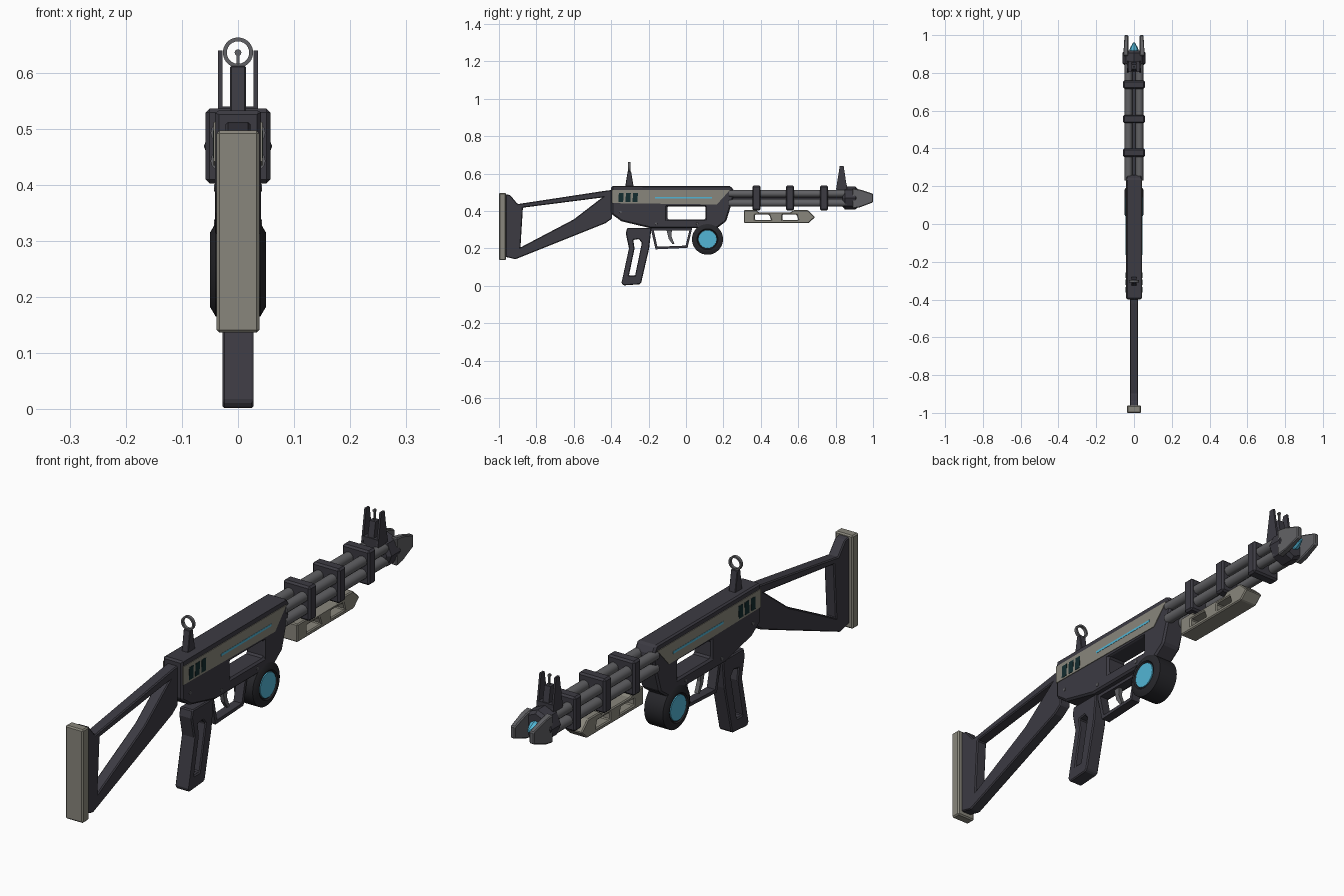
import bpy, bmesh, math
from mathutils import Matrix, Vector

if "Cube" in bpy.data.objects:
    bpy.data.objects.remove(bpy.data.objects["Cube"])


def material(name, r, g, b):
    m = bpy.data.materials.new(name)
    m.diffuse_color = (r, g, b, 1)
    m.use_nodes = True
    m.node_tree.nodes["Principled BSDF"].inputs["Base Color"].default_value = m.diffuse_color
    return m


DARK = material("charcoal", 0.045, 0.043, 0.055)
BLACK = material("near black", 0.02, 0.02, 0.024)
BEIGE = material("warm grey", 0.25, 0.24, 0.20)
METAL = material("steel grey", 0.12, 0.12, 0.128)
CYAN = material("glow cyan", 0.085, 0.46, 0.66)
SLOT = material("deep teal", 0.006, 0.025, 0.028)


def finish(name, bm, mat, bevel=0.0, smooth=False):
    bmesh.ops.recalc_face_normals(bm, faces=bm.faces)
    me = bpy.data.meshes.new(name)
    bm.to_mesh(me)
    bm.free()
    ob = bpy.data.objects.new(name, me)
    bpy.context.collection.objects.link(ob)
    me.materials.append(mat)
    if bevel:
        mod = ob.modifiers.new("edge", 'BEVEL')
        mod.width = bevel
        mod.segments = 1
        mod.limit_method = 'ANGLE'
        mod.angle_limit = math.radians(35)
    if smooth:
        bpy.context.view_layer.objects.active = ob
        ob.select_set(True)
        bpy.ops.object.shade_smooth_by_angle(angle=math.radians(35))
        ob.select_set(False)
    return ob


def prism(name, outline, x0, x1, mat, holes=(), bevel=0.0):
    """Side profile (y, z) with through holes, extruded from x0 to x1."""
    bm = bmesh.new()
    for loop in (outline, *holes):
        vs = [bm.verts.new((x0, y, z)) for y, z in loop]
        for i, v in enumerate(vs):
            bm.edges.new((v, vs[(i + 1) % len(vs)]))
    bmesh.ops.triangle_fill(bm, use_beauty=True, edges=bm.edges[:])
    geo = bmesh.ops.extrude_face_region(bm, geom=bm.faces[:])["geom"]
    moved = [g for g in geo if isinstance(g, bmesh.types.BMVert)]
    bmesh.ops.translate(bm, verts=moved, vec=(x1 - x0, 0, 0))
    bmesh.ops.dissolve_limit(bm, angle_limit=0.01, verts=bm.verts[:], edges=bm.edges[:])
    return finish(name, bm, mat, bevel)


def rect(y0, y1, z0, z1):
    return [(y0, z0), (y1, z0), (y1, z1), (y0, z1)]


def lathe(name, profile, center, axis, mat, sides, smooth=False, phase=0.0):
    """Closed solid of rings (distance along axis, radius)."""
    bm = bmesh.new()
    rings = []
    for d, r in profile:
        ring = []
        for i in range(sides):
            a = phase + math.tau * i / sides
            u, v = r * math.cos(a), r * math.sin(a)
            p = (d, u, v) if axis == 'X' else (u, d, v)
            ring.append(bm.verts.new(Vector(p) + Vector(center)))
        rings.append(ring)
    for a, b in zip(rings, rings[1:]):
        for i in range(sides):
            j = (i + 1) % sides
            bm.faces.new((a[i], a[j], b[j], b[i]))
    bm.faces.new(rings[0])
    bm.faces.new(rings[-1])
    return finish(name, bm, mat, 0, smooth)


# Stock with triangular cut-out and butt plate
prism("butt_plate", rect(-1.0, -0.962, 0.137, 0.497), -0.038, 0.038, BEIGE, bevel=0.005)
prism("stock", [(-0.965, 0.155), (-0.912, 0.142), (-0.43, 0.335), (-0.395, 0.36),
                (-0.395, 0.512), (-0.42, 0.51), (-0.90, 0.437), (-0.94, 0.485), (-0.965, 0.49)],
      -0.022, 0.022, DARK, holes=[[(-0.872, 0.418), (-0.885, 0.205), (-0.60, 0.355), (-0.448, 0.472)]],
      bevel=0.004)

# Receiver with open window
prism("receiver", [(-0.40, 0.385), (-0.345, 0.345), (-0.19, 0.308), (0.165, 0.308),
                   (0.215, 0.345), (0.262, 0.50), (0.24, 0.533), (-0.40, 0.533)],
      -0.041, 0.041, DARK, holes=[rect(-0.10, 0.105, 0.355, 0.425)], bevel=0.007)

# Side details of the receiver, mirrored
for s, side in ((1, "right"), (-1, "left")):
    prism("side_panel_" + side, [(-0.395, 0.442), (0.165, 0.435), (0.235, 0.512), (-0.395, 0.512)],
          s * 0.040, s * 0.0435, BEIGE)
    prism("light_strip_" + side, rect(-0.165, 0.14, 0.466, 0.475), s * 0.043, s * 0.0445, CYAN)
    for i in range(3):
        y = -0.362 + i * 0.038
        prism(f"vent_{side}_{i}", [(y, 0.448), (y + 0.026, 0.448), (y + 0.029, 0.497), (y + 0.003, 0.497)],
              s * 0.043, s * 0.0445, SLOT)
    for i, (y, z) in enumerate(((-0.35, 0.395), (0.06, 0.332), (-0.16, 0.332))):
        lathe(f"bolt_{side}_{i}", [(s * 0.040, 0.007), (s * 0.043, 0.006)], (0, y, z), 'X', METAL, 8)

# Pistol grip with slot
prism("grip", [(-0.315, 0.31), (-0.185, 0.31), (-0.197, 0.20), (-0.24, 0.015), (-0.25, 0.008),
               (-0.335, 0.002), (-0.345, 0.015), (-0.305, 0.20), (-0.322, 0.28)],
      -0.028, 0.028, DARK,
      holes=[[(-0.282, 0.245), (-0.252, 0.25), (-0.236, 0.23), (-0.272, 0.055), (-0.305, 0.055), (-0.275, 0.20)]],
      bevel=0.004)

# Trigger guard and trigger
prism("trigger_guard", [(-0.19, 0.312), (-0.163, 0.195), (0.008, 0.203), (0.034, 0.312)],
      -0.018, 0.018, DARK, holes=[[(-0.172, 0.296), (-0.153, 0.209), (-0.002, 0.215), (0.018, 0.296)]])
prism("trigger", [(-0.105, 0.302), (-0.075, 0.302), (-0.078, 0.265), (-0.062, 0.225),
                  (-0.072, 0.222), (-0.092, 0.25)], -0.008, 0.008, METAL)

# Drum magazine with glowing faces
drum = (0, 0.115, 0.249)
lathe("drum", [(-0.045, 0.052), (-0.050, 0.056), (-0.050, 0.066), (-0.040, 0.083),
               (0.040, 0.083), (0.050, 0.066), (0.050, 0.056), (0.045, 0.052)],
      drum, 'X', BLACK, 32, True)
for s, side in ((1, "right"), (-1, "left")):
    lathe("drum_light_" + side, [(s * 0.044, 0.049), (s * 0.0485, 0.048)], drum, 'X', CYAN, 32, True)

# Barrel cluster and clamps
for i, (x, z) in enumerate(((-0.029, 0.493), (0.029, 0.493), (-0.029, 0.443), (0.029, 0.443))):
    lathe(f"barrel_{i}", [(0.23, 0.02), (0.86, 0.02)], (x, 0, z), 'Y', METAL, 12, True)
lathe("barrel_core", [(0.23, 0.02), (0.86, 0.02)], (0, 0, 0.468), 'Y', DARK, 12, True)
for i, y in enumerate((0.377, 0.556, 0.738)):
    prism(f"barrel_clamp_{i}", rect(y - 0.022, y + 0.022, 0.403, 0.536), -0.058, 0.058, DARK, bevel=0.007)

# Fore-end
prism("fore_end", [(0.31, 0.335), (0.655, 0.335), (0.69, 0.367), (0.65, 0.405), (0.575, 0.405),
                   (0.56, 0.392), (0.39, 0.392), (0.375, 0.405), (0.31, 0.405)],
      -0.037, 0.037, BEIGE,
      holes=[[(0.368, 0.352), (0.455, 0.352), (0.445, 0.38), (0.368, 0.38)],
             [(0.515, 0.352), (0.60, 0.352), (0.592, 0.38), (0.515, 0.38)]], bevel=0.004)

# Muzzle hub, prongs and emitter
lathe("muzzle_hub", [(0.838, 0.048), (0.850, 0.061), (0.905, 0.061), (0.918, 0.05)],
      (0, 0, 0.469), 'Y', DARK, 8)
for s, side in ((1, "right"), (-1, "left")):
    prong = prism("muzzle_prong_" + side, [(0.89, 0.413), (0.93, 0.42), (1.0, 0.446),
                                           (1.0, 0.492), (0.93, 0.515), (0.89, 0.521)],
                  s * 0.030, s * 0.056, METAL, bevel=0.004)
    for v in prong.data.vertices:       # thin the outer side towards the tip
        if v.co.y > 0.95 and abs(v.co.x) > 0.05:
            v.co.x = s * 0.050
lathe("emitter", [(0.90, 0.026), (0.93, 0.022), (0.962, 0.004)], (0, 0, 0.469), 'Y', CYAN, 8)

# Front sight: two ears, stem and post
for s, side in ((1, "right"), (-1, "left")):
    prism("front_sight_ear_" + side, [(0.802, 0.515), (0.862, 0.515), (0.843, 0.64), (0.822, 0.64)],
          s * 0.028, s * 0.036, DARK)
prism("front_sight_base", rect(0.805, 0.86, 0.50, 0.54), -0.036, 0.036, DARK)
prism("front_sight_stem", [(0.808, 0.53), (0.857, 0.53), (0.845, 0.60), (0.82, 0.60)], -0.013, 0.013, DARK)
prism("front_sight_post", rect(0.829, 0.836, 0.59, 0.636), -0.003, 0.003, METAL)
lathe("front_sight_bead", [(0.828, 0.006), (0.837, 0.006)], (0, 0, 0.636), 'Y', METAL, 10)

# Rear sight: tapered base and ring
prism("rear_sight_base", [(-0.325, 0.53), (-0.28, 0.53), (-0.294, 0.612), (-0.312, 0.612)],
      -0.014, 0.014, DARK, bevel=0.002)
bm = bmesh.new()
rings = []
for r, y in ((0.027, -0.309), (0.027, -0.297), (0.020, -0.297), (0.020, -0.309)):
    rings.append([bm.verts.new((r * math.cos(math.tau * i / 24), y, 0.636 + r * math.sin(math.tau * i / 24)))
                  for i in range(24)])
for k in range(4):
    a, b = rings[k], rings[(k + 1) % 4]
    for i in range(24):
        j = (i + 1) % 24
        bm.faces.new((a[i], a[j], b[j], b[i]))
finish("rear_sight_ring", bm, METAL, 0, True)
